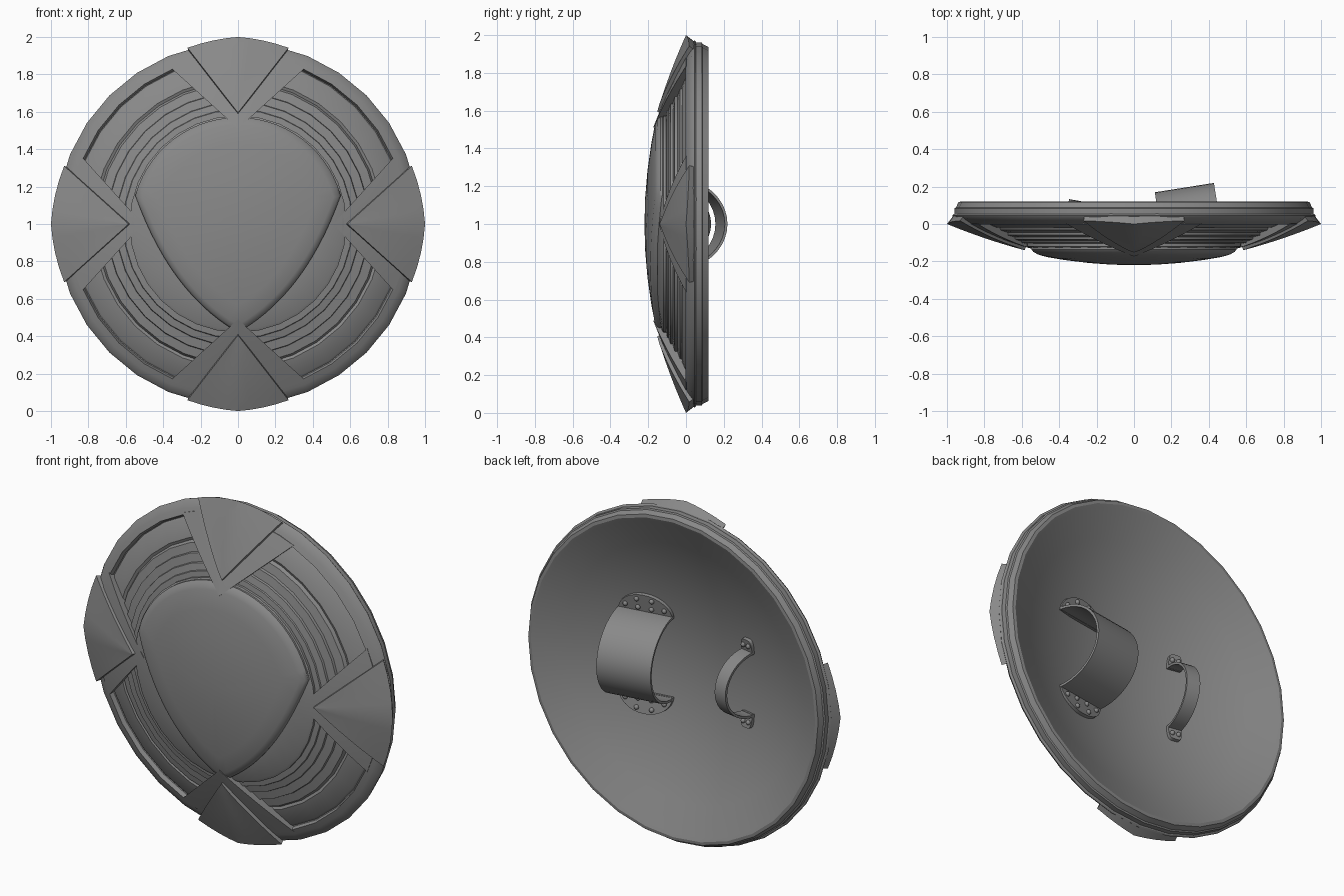
import bpy, bmesh
from math import sin, cos, pi, radians, sqrt, copysign
from mathutils import Matrix, Vector

if "Cube" in bpy.data.objects:
    bpy.data.objects.remove(bpy.data.objects["Cube"])

CENTRE = Matrix.Translation((0, 0, 1))
METAL = bpy.data.materials.new("dark_metal")
METAL.diffuse_color = (.25, .25, .25, 1)
METAL.use_nodes = True
METAL.node_tree.nodes["Principled BSDF"].inputs["Base Color"].default_value = METAL.diffuse_color


def finish(name, bm, mat, angle=28):
    """Turn a bmesh into a smooth-shaded object with sharp creases."""
    bmesh.ops.transform(bm, matrix=mat, verts=bm.verts)
    bmesh.ops.recalc_face_normals(bm, faces=bm.faces)
    me = bpy.data.meshes.new(name)
    bm.to_mesh(me)
    bm.free()
    me.materials.append(METAL)
    ob = bpy.data.objects.new(name, me)
    bpy.context.collection.objects.link(ob)
    bpy.ops.object.select_all(action='DESELECT')
    ob.select_set(True)
    bpy.context.view_layer.objects.active = ob
    bpy.ops.object.shade_smooth_by_angle(angle=radians(angle))
    return ob


def thicken(bm, dy, shrink=1.0):
    """Extrude a sheet backwards into a closed solid."""
    res = bmesh.ops.extrude_face_region(bm, geom=bm.faces[:], use_keep_orig=True)
    for v in [g for g in res['geom'] if isinstance(g, bmesh.types.BMVert)]:
        v.co = Vector((v.co.x * shrink, v.co.y + dy, v.co.z * shrink))


def face_y(r):
    """Depth of the raised front surface at radius r."""
    return -0.205 + 0.25 * r * r


def bowl_y(r):
    """Depth of the hollow back at radius r."""
    return -0.14 + 0.31 * r * r


# Shield body: terraced front, banded rim and hollow back, spun round y
profile = [(0, -.18), (.25, -.17), (.45, -.15), (.565, -.128), (.58, -.12),
           (.58, -.105), (.61, -.1), (.613, -.092), (.65, -.082), (.653, -.07),
           (.70, -.06), (.703, -.045), (.75, -.033), (.76, -.014), (.775, -.02),
           (.875, .014), (.885, .024), (.89, .022), (.90, face_y(.9)), (.93, face_y(.93)),
           (.962, .03), (.972, .045), (.966, .052), (.96, .054), (.96, .084), (.952, .088),
           (.938, .118), (.92, .12), (.90, bowl_y(.9))]
profile += [(r, bowl_y(r)) for r in (.75, .6, .45, .3, .15, 0)]
bm = bmesh.new()
vs = [bm.verts.new((r, y, 0)) for r, y in profile]
es = [bm.edges.new(p) for p in zip(vs, vs[1:])]
bmesh.ops.spin(bm, geom=vs + es, axis=(0, 1, 0), cent=(0, 0, 0),
               steps=32, angle=2 * pi, use_duplicate=False)
bmesh.ops.remove_doubles(bm, verts=bm.verts, dist=1e-4)
finish("shield_body", bm, CENTRE)


def wedge(name, turn, tip, half, r_mid, r_corner, lift, ridge, depth, shrink):
    """Fan-shaped plate pointing inward; lift(t) raises it, ridge adds a centre crease."""
    bm = bmesh.new()
    cols, rows = 8, 8
    tip_y = ridge[0] if ridge else face_y(tip) - lift(0)
    point = bm.verts.new((0, tip_y, tip))
    prev = None
    for j in range(1, rows + 1):
        t, row = j / rows, []
        for i in range(cols + 1):
            s = -1 + 2 * i / cols
            a = abs(s)
            rad = r_mid + (r_corner - r_mid) * a
            x = s * half * t
            z = tip + (sqrt(rad ** 2 - (s * half) ** 2) - tip) * t
            y = face_y(sqrt(x * x + z * z)) - lift(t)
            if ridge:
                top = ridge[0] + (ridge[1] - ridge[0]) * t - .03 * t * (1 - t)
                y = y * a + top * (1 - a)
            row.append(bm.verts.new((x, y, z)))
        for i in range(cols):
            if prev:
                bm.faces.new((prev[i], prev[i + 1], row[i + 1], row[i]))
            else:
                bm.faces.new((point, row[i + 1], row[i]))
        prev = row
    thicken(bm, depth, shrink)
    finish(name, bm, CENTRE @ Matrix.Rotation(turn, 4, 'Y'), 14 if ridge else 28)


# Four chevron frames with ridged plates on top of them
for k, side in enumerate(("top", "right", "bottom", "left")):
    lateral = k % 2
    turn = k * pi / 2
    if lateral:
        wedge(side + "_frame", turn, .51, .36, .91, .91, lambda t: .002, None, .05, 1.0)
        wedge(side + "_plate", turn, .585, .31, 1.0, .98, lambda t: .018, (-.14, 0), .045, .965)
    else:
        wedge(side + "_frame", turn, .51, .36, .91, .91,
              lambda t: .002 + .01 * (1 - t) + .022 * (1 - t) ** 2, None, .05, 1.0)
        wedge(side + "_plate", turn, .595, .27, 1.0, .98,
              lambda t: .018 + .022 * (1 - t), (-.152, 0), .045, .965)

# Raised centre boss: round above, drawn to a point below
half_outline = [(.57 * sin(a), .57 * cos(a)) for a in [radians(74.5) * i / 14 for i in range(15)]]
p0, p1, p2 = Vector((.55, .155)), Vector((.365, -.37)), Vector((0, -.58))
for i in range(1, 15):
    t = i / 14
    half_outline.append(tuple(p0 * (1 - t) ** 2 + p1 * 2 * t * (1 - t) + p2 * t * t))
outline = half_outline + [(-x, z) for x, z in half_outline[-2:0:-1]]
bm = bmesh.new()
centre = bm.verts.new((0, -.22, 0))
back = bm.verts.new((0, -.18, 0))
prev = None
for f, drop in ((.25, 0), (.5, 0), (.75, 0), (.93, 0), (.98, .008), (1, .02), (1, .05)):
    row = [bm.verts.new((x * f, -.22 + .2 * f * f * (x * x + z * z) + drop, z * f)) for x, z in outline]
    for i in range(len(row)):
        j = (i + 1) % len(row)
        if prev:
            bm.faces.new((prev[i], prev[j], row[j], row[i]))
        else:
            bm.faces.new((centre, row[i], row[j]))
    prev = row
for i in range(len(prev)):
    bm.faces.new((back, prev[(i + 1) % len(prev)], prev[i]))
finish("centre_boss", bm, CENTRE, 35)


def strap(name, x, width, hz, base, rise, tilt, length, power, rivets):
    """Arched band with a riveted tab at each end."""
    place = CENTRE @ Matrix.Translation((x, 0, 0)) @ Matrix.Rotation(tilt, 4, 'Z')
    bm = bmesh.new()
    n, th, rows = 20, .014, []
    for i in range(n + 1):
        a = pi * i / n
        rows.append([bm.verts.new((sx * width / 2, base + (rise - d) * sin(a), (hz - d) * cos(a)))
                     for sx, d in ((-1, 0), (1, 0), (1, th), (-1, th))])
    for a, b in zip(rows, rows[1:]):
        for i in range(4):
            j = (i + 1) % 4
            bm.faces.new((a[i], a[j], b[j], b[i]))
    bm.faces.new(rows[0])
    bm.faces.new(rows[-1])
    finish(name + "_band", bm, place)
    for end, up in (("upper", 1), ("lower", -1)):
        # tabs lie against the sloping bowl
        seat = (place @ Matrix.Scale(up, 4, (0, 0, 1)) @ Matrix.Translation((0, base, hz - th))
                @ Matrix.Rotation(radians(-10), 4, 'X'))
        bm = bmesh.new()
        pts = []
        for i in range(17):
            c, s = cos(pi * i / 16), sin(pi * i / 16)
            pts.append((copysign(abs(c) ** power, c) * width / 2, .014, abs(s) ** power * length))
        bm.faces.new([bm.verts.new(p) for p in pts])
        thicken(bm, -.02)
        for rx, rz in rivets:
            bmesh.ops.create_uvsphere(bm, u_segments=10, v_segments=6, radius=.014,
                                      matrix=Matrix.Translation((rx, .016, rz)))
        finish(name + "_" + end + "_tab", bm, seat, 40)


# Wide forearm strap and narrow hand grip on the back
strap("arm_strap", .3, .32, .245, -.085, .282, radians(9), .12, 1.0,
      [(-.115, .045), (-.045, .09), (.045, .09), (.115, .045), (-.04, .038), (.04, .038)])
strap("hand_grip", -.33, .08, .19, -.09, .218, radians(-10), .085, .5,
      [(-.019, .05), (.019, .05)])
